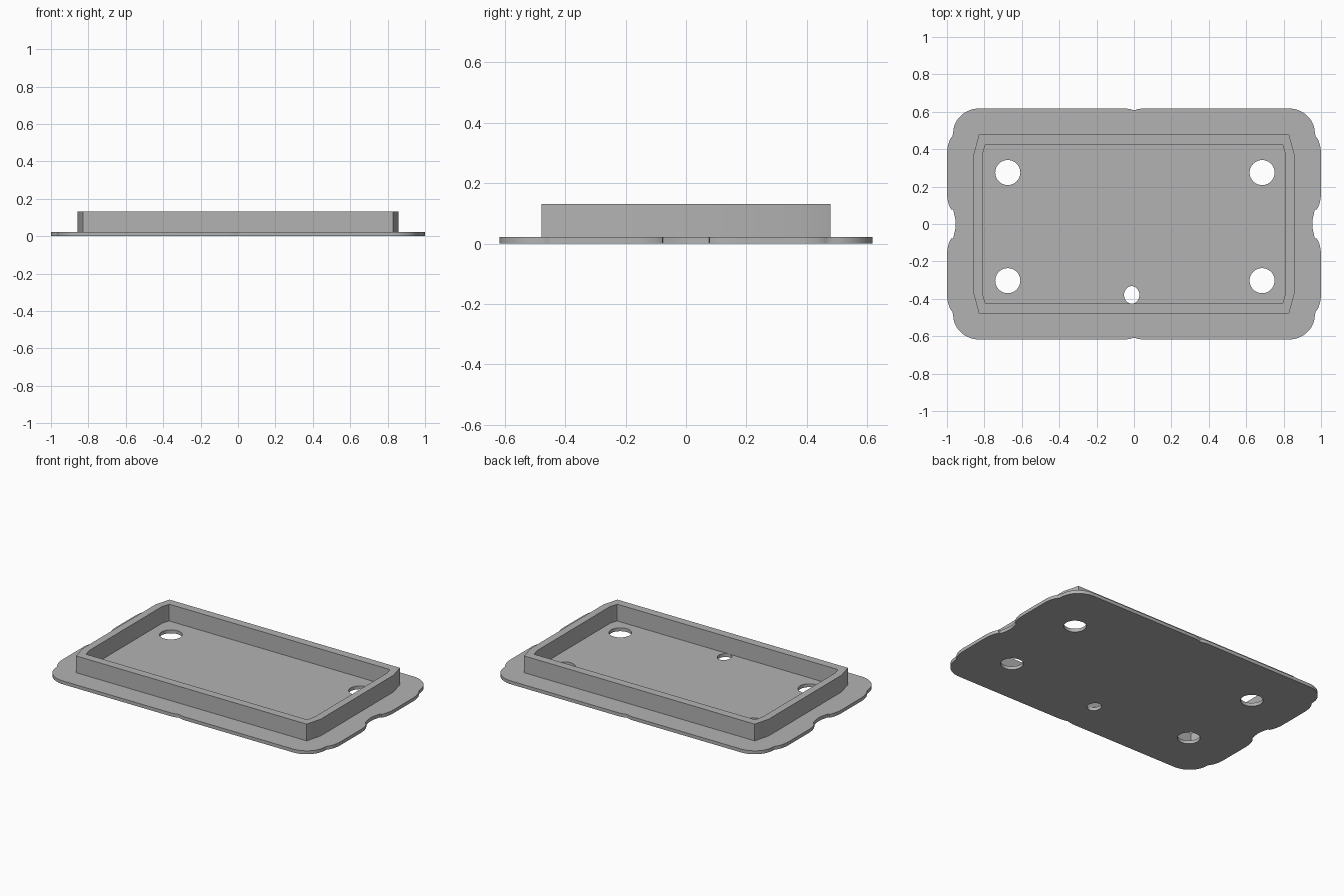
import bpy, bmesh
from math import cos, sin, tau

cube = bpy.data.objects.get("Cube")
if cube:
    bpy.data.objects.remove(cube, do_unlink=True)

grey = bpy.data.materials.new("plain grey")
grey.use_nodes = True
colour = (0.45, 0.45, 0.45, 1)
grey.diffuse_color = colour
grey.node_tree.nodes["Principled BSDF"].inputs["Base Color"].default_value = colour


def four_way(quarter):
    """Mirror a quarter outline, running from +x to +y, into a full loop."""
    half = quarter + [(-x, y) for x, y in reversed(quarter)]
    loop = half + [(-x, -y) for x, y in half]
    return [p for i, p in enumerate(loop) if p != loop[i - 1]]


def ellipse(cx, cy, rx, ry, n=40):
    return [(cx + rx * cos(tau * i / n), cy + ry * sin(tau * i / n)) for i in range(n)]


def arc(cx, cy, rx, ry, start, end, n=8):
    """Part of an ellipse; start and end are fractions of a turn."""
    angles = [tau * (start + (end - start) * i / n) for i in range(n + 1)]
    return [(cx + rx * cos(a), cy + ry * sin(a)) for a in angles]


def prism(name, loops, bottom, top):
    """Fill the first loop, leave the others open, and extrude upwards."""
    bm = bmesh.new()
    edges = []
    for loop in loops:
        verts = [bm.verts.new((x, y, bottom)) for x, y in loop]
        edges += [bm.edges.new((verts[i - 1], v)) for i, v in enumerate(verts)]
    bmesh.ops.triangle_fill(bm, edges=edges, use_beauty=True, normal=(0, 0, 1))
    raised = bmesh.ops.extrude_face_region(bm, geom=bm.faces[:], use_keep_orig=True)
    for v in raised["geom"]:
        if isinstance(v, bmesh.types.BMVert):
            v.co.z = top
    bmesh.ops.recalc_face_normals(bm, faces=bm.faces[:])
    mesh = bpy.data.meshes.new(name)
    bm.to_mesh(mesh)
    bm.free()
    mesh.materials.append(grey)
    obj = bpy.data.objects.new(name, mesh)
    bpy.context.collection.objects.link(obj)
    bpy.ops.object.select_all(action="DESELECT")
    obj.select_set(True)
    bpy.context.view_layer.objects.active = obj
    bpy.ops.object.shade_smooth_by_angle(angle=0.52)
    return obj


# Scalloped base plate with four screw holes and one small slot
outline = [(0.953, 0.0), (0.956, 0.03), (0.963, 0.06), (0.967, 0.077)]
outline += arc(0.95, 0.17, 0.05, 0.11, -0.16, 0)
outline += arc(0.95, 0.37, 0.05, 0.11, 0, 0.18)
outline += arc(0.827, 0.485, 0.14, 0.133, 0, 0.25, 14)
outline += [(0.05, 0.618), (0.025, 0.615), (0.0, 0.608)]
holes = [ellipse(x, y, 0.067, 0.067) for x in (-0.675, 0.685) for y in (0.275, -0.303)]
slot = ellipse(-0.012, -0.379, 0.041, 0.047)
prism("base_plate", [four_way(outline)] + holes + [slot], 0.0, 0.022)

# Raised rim with shallow slanted corners
outer = four_way([(0.857, 0.375), (0.829, 0.479)])
inner = four_way([(0.809, 0.375), (0.794, 0.426)])
prism("rim_wall", [outer, inner], 0.021, 0.131)
